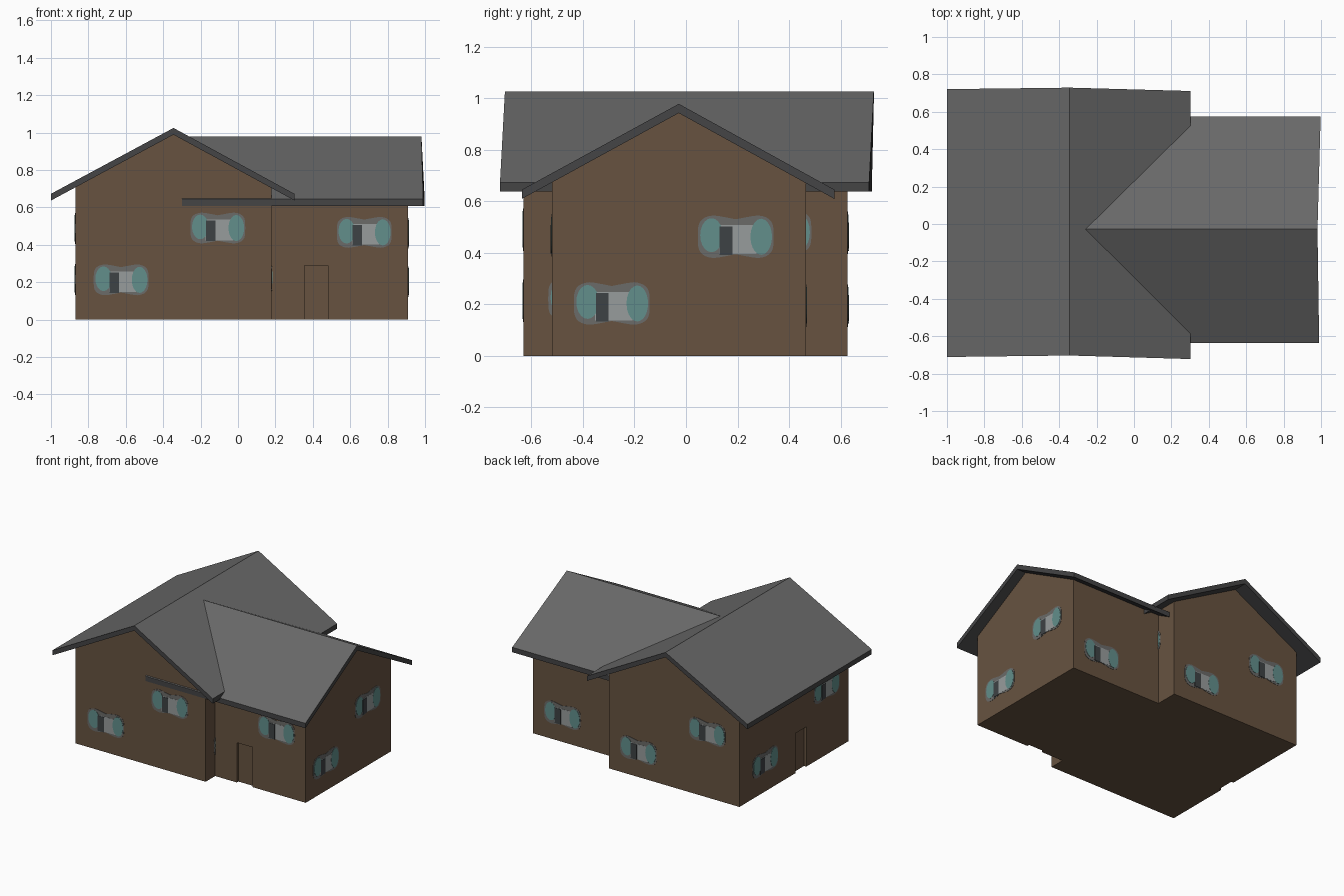
import bpy, bmesh, math
from mathutils import Vector, Matrix

if "Cube" in bpy.data.objects:
    bpy.data.objects.remove(bpy.data.objects["Cube"])


def mat(name, r, g, b):
    m = bpy.data.materials.new(name)
    m.diffuse_color = (r, g, b, 1)
    m.use_nodes = True
    m.node_tree.nodes["Principled BSDF"].inputs["Base Color"].default_value = m.diffuse_color
    return m


WALL = mat("brown wall", 0.135, 0.086, 0.051)
ROOF = mat("roof grey", 0.140, 0.140, 0.140)
TRIM = mat("dark roof edge", 0.058, 0.058, 0.060)
FRAME = mat("window frame grey", 0.145, 0.145, 0.140)
TEAL = mat("teal shutter", 0.122, 0.275, 0.260)
PANE = mat("pale pane", 0.310, 0.335, 0.335)
DARK = mat("dark pane", 0.048, 0.054, 0.058)


def make(name, bm, mats):
    bmesh.ops.recalc_face_normals(bm, faces=bm.faces)
    me = bpy.data.meshes.new(name)
    bm.to_mesh(me)
    bm.free()
    for m in mats:
        me.materials.append(m)
    ob = bpy.data.objects.new(name, me)
    bpy.context.collection.objects.link(ob)
    return ob


def bridge(bm, a, b, index=0):
    """Closed prism between two matching loops of points."""
    va = [bm.verts.new(p) for p in a]
    vb = [bm.verts.new(p) for p in b]
    n = len(va)
    faces = [bm.faces.new(va), bm.faces.new(vb[::-1])]
    for i in range(n):
        j = (i + 1) % n
        faces.append(bm.faces.new((va[i], vb[i], vb[j], va[j])))
    for f in faces:
        f.material_index = index


def gable_walls(name, profile, start, end, place):
    bm = bmesh.new()
    bridge(bm, [place(s, start, z) for s, z in profile],
           [place(s, end, z) for s, z in profile])
    return make(name, bm, [WALL])


def gable_roof(name, line, starts, ends, thick, place):
    """Bent slab; upward faces get the roof colour, the rest the edge colour."""
    bm = bmesh.new()
    prof = list(line) + [(s, z - thick) for s, z in reversed(line)]
    st, en = list(starts) + list(starts)[::-1], list(ends) + list(ends)[::-1]
    bridge(bm, [place(s, t, z) for (s, z), t in zip(prof, st)],
           [place(s, t, z) for (s, z), t in zip(prof, en)])
    bmesh.ops.recalc_face_normals(bm, faces=bm.faces)
    for f in bm.faces:
        f.material_index = 0 if f.normal.z > 0.5 else 1
    return make(name, bm, [ROOF, TRIM])


def along_y(s, t, z):
    return (s, t, z)


def along_x(s, t, z):
    return (t, s, z)


# walls of the two crossing wings
main = gable_walls("main_wing_walls",
                   [(-.87, 0), (.18, 0), (.18, .71), (-.345, .995), (-.87, .71)],
                   -.63, .627, along_y)
side = gable_walls("side_wing_walls",
                   [(-.52, 0), (.465, 0), (.465, .68), (-.028, .948), (-.52, .68)],
                   .05, .91, along_x)

# roofs
gable_roof("main_roof", [(-1, .673), (-.345, 1.025), (.302, .673)],
           (-.711, -.703, -.722), (.721, .729, .711), .036, along_y)
gable_roof("side_roof", [(-.637, .645), (-.028, .978), (.576, .645)],
           (-.30, -.30, -.20), (.99, .981, .998), .036, along_x)


# door recesses cut into the walls
def recess(wall, centre, size):
    bpy.ops.mesh.primitive_cube_add(size=1, location=centre)
    cut = bpy.context.object
    cut.name = "door_cutter"
    cut.scale = size
    mod = wall.modifiers.new("door", "BOOLEAN")
    mod.operation, mod.solver, mod.object = "DIFFERENCE", "EXACT", cut
    bpy.context.view_layer.objects.active = wall
    bpy.ops.object.modifier_apply(modifier=mod.name)
    bpy.data.objects.remove(cut)


recess(side, (.418, -.52, .095), (.127, .036, .39))
recess(main, (-.87, -.08, .095), (.036, .127, .39))


# windows: thin stacked plates
def ellipse(cx, cy, rx, ry, n=20):
    return [(cx + rx * math.cos(2 * math.pi * i / n),
             cy + ry * math.sin(2 * math.pi * i / n)) for i in range(n)]


def rect(x0, x1, y0, y1):
    return [(x0, y0), (x1, y0), (x1, y1), (x0, y1)]


def frame_outline(n=36):
    """Rounded box with a slight waist."""
    pts = []
    for i in range(n):
        c, s = math.cos(2 * math.pi * i / n), math.sin(2 * math.pi * i / n)
        x = .147 * math.copysign(abs(c) ** .5, c)
        h = .068 + .018 * min(1, abs(x) / .09)
        pts.append((x, h * math.copysign(abs(s) ** .5, s)))
    return pts


LAYERS = [(frame_outline(), .002, 0),
          (rect(-.065, .08, -.066, .045), .003, 2),
          (ellipse(-.094, .006, .044, .066), .004, 1),
          (ellipse(.099, .0, .042, .070), .004, 1),
          (rect(-.062, -.012, -.070, .040), .005, 3)]


def window(name, centre, normal):
    n, up = Vector(normal), Vector((0, 0, 1))
    u, c = up.cross(n), Vector(centre)
    bm = bmesh.new()
    for shape, depth, index in LAYERS:
        base = [c + u * x + up * y - n * .001 for x, y in shape]
        bridge(bm, base, [p + n * (depth + .001) for p in base], index)
    make(name, bm, [FRAME, TEAL, PANE, DARK])


F, B, L, R = (0, -1, 0), (0, 1, 0), (-1, 0, 0), (1, 0, 0)
for i, (c, n) in enumerate([
        ((-.625, -.63, .213), F), ((-.108, -.63, .490), F), ((.675, -.52, .467), F),
        ((.91, -.288, .203), R), ((.91, .193, .462), R),
        ((-.056, .627, .195), B), ((-.61, .627, .477), B), ((.67, .465, .195), B),
        ((-.87, .33, .215), L), ((-.87, -.376, .487), L),
        ((.18, .340, .480), R), ((.18, -.388, .220), R)]):
    window(f"window_{i + 1}", c, n)
